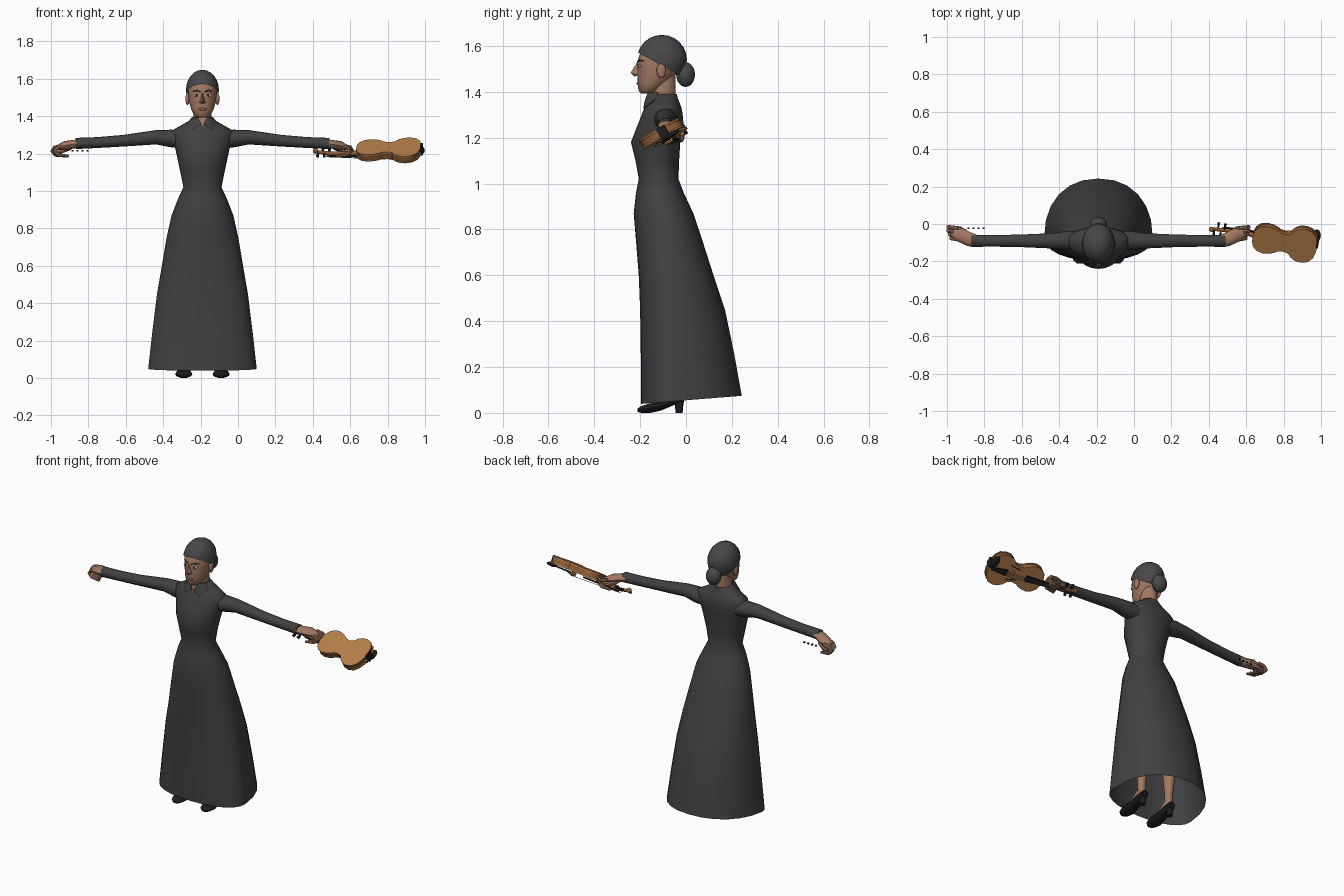
import bpy, bmesh
from math import sin, cos, pi, copysign, radians
from mathutils import Vector, Matrix

if "Cube" in bpy.data.objects:
    bpy.data.objects.remove(bpy.data.objects["Cube"])

CX = -0.19  # centre line of the figure


def material(name, rgb):
    m = bpy.data.materials.new(name)
    m.use_nodes = True
    m.diffuse_color = (*rgb, 1)
    m.node_tree.nodes["Principled BSDF"].inputs["Base Color"].default_value = (*rgb, 1)
    return m


DRESS = material("charcoal cloth", (0.052, 0.052, 0.052))
HAIR = material("dark grey hair", (0.065, 0.065, 0.065))
SKIN = material("skin", (0.36, 0.19, 0.12))
LIPS = material("lips", (0.25, 0.11, 0.075))
WHITE = material("eye white", (0.7, 0.68, 0.64))
BLACK = material("black", (0.012, 0.012, 0.013))
WOOD = material("orange wood", (0.47, 0.21, 0.07))
RIBS = material("brown wood", (0.27, 0.11, 0.035))
STEEL = material("string grey", (0.3, 0.3, 0.3))


def finish(name, bm, mat, matrix=None, angle=40):
    if matrix:
        bm.transform(matrix)
    bmesh.ops.recalc_face_normals(bm, faces=bm.faces)
    me = bpy.data.meshes.new(name)
    bm.to_mesh(me)
    bm.free()
    me.materials.append(mat)
    ob = bpy.data.objects.new(name, me)
    bpy.context.collection.objects.link(ob)
    bpy.ops.object.select_all(action='DESELECT')
    ob.select_set(True)
    bpy.context.view_layer.objects.active = ob
    bpy.ops.object.shade_smooth_by_angle(angle=radians(angle))
    return ob


def loft(name, rings, mat, caps=(True, True), matrix=None, angle=40):
    bm = bmesh.new()
    rows = [[bm.verts.new(p) for p in r] for r in rings]
    n = len(rows[0])
    for a, b in zip(rows, rows[1:]):
        for i in range(n):
            j = (i + 1) % n
            bm.faces.new((a[i], a[j], b[j], b[i]))
    for row, cap in ((rows[0], caps[0]), (rows[-1], caps[1])):
        if cap:
            bm.faces.new(row)
    return finish(name, bm, mat, matrix, angle)


def level(z, front, back, hw, yc, p=2.0, tilt=0.0, n=24, x=CX):
    """Horizontal section with its own front and back depth."""
    pts = []
    for i in range(n):
        t = 2 * pi * i / n
        c, s = (copysign(abs(f) ** (2 / p), f) for f in (cos(t), sin(t)))
        y = yc + s * ((back - yc) if s > 0 else (yc - front))
        pts.append((x + hw * c, y, z + tilt * y))
    return pts


def tube(name, pts, radii, mat, flat=1.0, n=10, matrix=None):
    """Round limb through points; flat scales it along y."""
    pts = [Vector(p) for p in pts]
    rings = []
    for i, p in enumerate(pts):
        d = (pts[min(i + 1, len(pts) - 1)] - pts[max(i - 1, 0)]).normalized()
        a = d.cross(Vector((0, 1, 0)))
        a = a.normalized() if a.length > 0.1 else Vector((1, 0, 0))
        b = d.cross(a)
        rings.append([p + radii[i] * (a * cos(2 * pi * k / n) + flat * b * sin(2 * pi * k / n))
                      for k in range(n)])
    return loft(name, rings, mat, matrix=matrix)


def hull(name, pts, mat, matrix=None):
    bm = bmesh.new()
    bmesh.ops.convex_hull(bm, input=[bm.verts.new(p) for p in pts])
    return finish(name, bm, mat, matrix, 25)


def box(name, lo, hi, mat, matrix=None):
    return hull(name, [(x, y, z) for x in (lo[0], hi[0]) for y in (lo[1], hi[1])
                       for z in (lo[2], hi[2])], mat, matrix)


def ball(name, c, r, mat, matrix=None, cut=None):
    bm = bmesh.new()
    bmesh.ops.create_uvsphere(bm, u_segments=20, v_segments=12, radius=1)
    bm.transform(Matrix.Translation(c) @ Matrix.Diagonal((*r, 1)))
    if cut:
        bmesh.ops.bisect_plane(bm, geom=bm.verts[:] + bm.edges[:] + bm.faces[:],
                               plane_co=cut[0], plane_no=cut[1], clear_inner=True)
    return finish(name, bm, mat, matrix, 60)


# Long dress, open at the hem
loft("dress", [
    level(0.055, -0.197, 0.243, 0.29, -0.07, 2.2, 0.08), level(0.25, -0.197, 0.21, 0.268, -0.07, 2.2, 0.04),
    level(0.45, -0.2, 0.17, 0.243, -0.07, 2.2), level(0.6, -0.206, 0.12, 0.217, -0.07, 2.2),
    level(0.75, -0.218, 0.072, 0.192, -0.08), level(0.87, -0.228, 0.032, 0.165, -0.09),
    level(0.96, -0.218, -0.01, 0.13, -0.11), level(1.02, -0.206, -0.033, 0.102, -0.12),
    level(1.1, -0.22, -0.03, 0.118, -0.12), level(1.18, -0.24, -0.025, 0.135, -0.11),
    level(1.24, -0.217, -0.017, 0.148, -0.1), level(1.29, -0.197, -0.013, 0.165, -0.09),
    level(1.322, -0.185, -0.018, 0.165, -0.09), level(1.348, -0.172, -0.026, 0.12, -0.09),
    level(1.37, -0.163, -0.035, 0.08, -0.09), level(1.39, -0.155, -0.04, 0.053, -0.095)],
    DRESS, caps=(False, True), angle=60)

# Head, neck and hair
loft("neck", [level(1.36, -0.15, -0.045, 0.05, -0.1), level(1.47, -0.15, -0.045, 0.047, -0.1)], SKIN)
loft("head", [
    level(1.392, -0.194, -0.14, 0.026, -0.165), level(1.405, -0.207, -0.115, 0.044, -0.16),
    level(1.437, -0.211, -0.08, 0.06, -0.14), level(1.475, -0.211, -0.045, 0.071, -0.12),
    level(1.51, -0.213, -0.03, 0.076, -0.11), level(1.55, -0.207, -0.015, 0.08, -0.105),
    level(1.6, -0.185, -0.025, 0.064, -0.105), level(1.63, -0.14, -0.07, 0.03, -0.105)], SKIN, angle=60)
ball("hair_cap", (CX, -0.105, 1.54), (0.088, 0.109, 0.108), HAIR,
     cut=((CX, -0.21, 1.572), (0, 0.55, 1)))
ball("hair_bun", (CX, -0.002, 1.475), (0.046, 0.041, 0.054), HAIR)
hull("nose", [(CX, -0.212, 1.53), (CX, -0.242, 1.482), (CX, -0.225, 1.466),
              (CX - 0.017, -0.207, 1.472), (CX + 0.017, -0.207, 1.472), (CX, -0.19, 1.49)], SKIN)
ball("lips", (CX, -0.207, 1.437), (0.022, 0.008, 0.008), LIPS)
hull("open_neckline", [(CX, -0.178, 1.345), (CX - 0.026, -0.158, 1.392),
                       (CX + 0.026, -0.158, 1.392), (CX, -0.15, 1.37)], SKIN)


def hand_and_arm(s, side):
    def at(*pts):
        return [(CX + s * x, y, z) for x, y, z in pts]
    # Sleeve, then palm with curled fingers
    tube(side + "_sleeve", at((0.1, -0.088, 1.275), (0.17, -0.088, 1.281), (0.25, -0.09, 1.287),
                              (0.42, -0.09, 1.269), (0.56, -0.09, 1.259), (0.677, -0.09, 1.254)),
         (0.046, 0.047, 0.038, 0.031, 0.029, 0.03), DRESS, 1.1, 14)
    tube(side + "_palm", at((0.66, -0.09, 1.254), (0.69, -0.082, 1.25), (0.735, -0.06, 1.243),
                            (0.775, -0.05, 1.232)), (0.022, 0.023, 0.024, 0.014), SKIN, 1.6, 12)
    for k in range(4):
        y, reach = -0.082 + 0.02 * k, 0.008 * min(k, 2)
        tube(f"{side}_finger_{k + 1}",
             at((0.75, y, 1.24), (0.775 + reach, y + 0.004, 1.232), (0.787 + reach, y + 0.006, 1.213),
                (0.77 + reach, y + 0.004, 1.193), (0.715 + reach, y, 1.186)),
             (0.011, 0.011, 0.011, 0.01, 0.007), SKIN, n=8)
    tube(side + "_thumb", at((0.69, -0.07, 1.245), (0.715, -0.04, 1.23), (0.75, -0.022, 1.213),
                             (0.775, -0.022, 1.205)), (0.014, 0.014, 0.011, 0.007), SKIN, n=8)


for s, side in ((-1, "right"), (1, "left")):
    hand_and_arm(s, side)
    # Face details and collar
    ball(side + "_ear", (CX + s * 0.08, -0.108, 1.492), (0.011, 0.02, 0.033), SKIN)
    ball(side + "_eye", (CX + s * 0.032, -0.2, 1.512), (0.014, 0.006, 0.007), WHITE)
    ball(side + "_iris", (CX + s * 0.031, -0.203, 1.512), (0.006, 0.005, 0.006), BLACK)
    tube(side + "_eyebrow", [(CX + s * 0.012, -0.211, 1.531), (CX + s * 0.033, -0.202, 1.538),
                             (CX + s * 0.053, -0.183, 1.533)], (0.003, 0.004, 0.002), HAIR, n=6)
    hull(side + "_collar_flap", [(CX + s * x, y - d, z) for d in (0, 0.006) for x, y, z in (
        (0.004, -0.175, 1.357), (0.026, -0.161, 1.396), (0.054, -0.12, 1.396),
        (0.085, -0.135, 1.362), (0.052, -0.18, 1.328))], DRESS)
    # Leg and heeled shoe
    fx = CX + s * 0.1
    tube(side + "_leg", [(fx, -0.04, 0.05), (fx, -0.04, 0.14), (fx, -0.035, 0.32), (fx, -0.045, 0.48),
                         (fx, -0.06, 0.8)], (0.024, 0.024, 0.042, 0.042, 0.06), SKIN)
    tube(side + "_instep", [(fx, -0.15, 0.035), (fx, -0.09, 0.055), (fx, -0.04, 0.09)],
         (0.018, 0.025, 0.026), SKIN)
    rows = ((-0.212, 0.005, 0.018, 0.014), (-0.195, 0, 0.03, 0.034), (-0.155, 0, 0.042, 0.046),
            (-0.11, 0.01, 0.05, 0.038), (-0.055, 0.033, 0.068, 0.031), (-0.008, 0.045, 0.085, 0.022))
    loft(side + "_shoe", [[(fx + hw * cos(k * pi / 6), y, (a + b) / 2 + (b - a) / 2 * sin(k * pi / 6))
                           for k in range(12)] for y, a, b, hw in rows], BLACK)
    tube(side + "_shoe_heel", [(fx, -0.03, 0.06), (fx, -0.03, 0)], (0.022, 0.016), BLACK)

# Small remains of the bow beside the right hand
for k in range(4):
    x = -0.89 + 0.027 * k
    box(f"bow_piece_{k + 1}", (x, -0.028, 1.212), (x + 0.01, -0.02, 1.22), BLACK)

# Violin frame: u runs from neck to base, v across, w out of the back plate
U = Vector((0.988, -0.156, 0)).normalized()
W = Vector((0, -0.5, 0.87))
W = (W - U * W.dot(U)).normalized()
V = W.cross(U)
VIOLIN = Matrix.Translation((0.805, -0.092, 1.217)) @ Matrix((U, V, W)).transposed().to_4x4()

half = [(-0.172, 0.022), (-0.162, 0.052), (-0.14, 0.074), (-0.105, 0.084), (-0.07, 0.079), (-0.045, 0.069),
        (-0.03, 0.058), (0, 0.053), (0.028, 0.06), (0.045, 0.082), (0.07, 0.098), (0.105, 0.103),
        (0.14, 0.093), (0.164, 0.065), (0.175, 0.025)]
outline = half + [(u, -v) for u, v in reversed(half)]
for name, lo, hi, scale, mat in (("violin_ribs", -0.015, 0.015, 0.96, RIBS),
                                 ("violin_back_plate", 0.013, 0.021, 1, WOOD),
                                 ("violin_belly", -0.021, -0.013, 1, WOOD)):
    loft(name, [[(u * scale, v * scale, w) for u, v in outline] for w in (lo, hi)],
         mat, matrix=VIOLIN, angle=35)

tube("violin_neck", [(-0.15, 0, -0.01), (-0.2, 0, -0.019), (-0.33, 0, -0.018), (-0.39, 0, -0.008)],
     (0.016, 0.012, 0.011, 0.009), RIBS, matrix=VIOLIN)
ball("violin_scroll", (-0.395, 0, -0.004), (0.015, 0.013, 0.015), RIBS, VIOLIN)
hull("violin_fingerboard", [(u, s * hw, w) for u, hw in ((-0.32, 0.011), (-0.06, 0.019))
                            for s in (-1, 1) for w in (-0.028, -0.036)], BLACK, VIOLIN)
box("violin_bridge", (0.024, -0.02, -0.048), (0.03, 0.02, -0.02), WOOD, VIOLIN)
hull("violin_tailpiece", [(u, s * hw, w) for u, hw in ((0.065, 0.02), (0.165, 0.009))
                          for s in (-1, 1) for w in (-0.03, -0.038)], BLACK, VIOLIN)
ball("violin_chin_rest", (0.163, 0.045, -0.03), (0.024, 0.04, 0.012), BLACK, VIOLIN)
box("violin_chin_clamp", (0.17, 0.0, -0.03), (0.182, 0.04, 0.022), BLACK, VIOLIN)
for k in range(4):
    v, s = (k - 1.5) * 0.006, 1 if k % 2 else -1
    tube(f"violin_string_{k + 1}", [(-0.34, v * 0.7, -0.036), (0.027, v * 1.5, -0.05), (0.07, v * 1.5, -0.037)],
         (0.0012,) * 3, STEEL, n=5, matrix=VIOLIN)
    u = -0.38 + 0.018 * k
    hull(f"violin_peg_{k + 1}", [(u + a, s * v2, -0.014 + b) for v2, r in ((0, 0.003), (0.028, 0.003), (0.04, 0.007))
                                 for a in (-r, r) for b in (-r, r)], BLACK, VIOLIN)
for s in (-1, 1):
    hull("violin_sound_hole", [(u, s * v, w) for u, v in ((-0.02, 0.03), (-0.015, 0.036), (0.05, 0.05), (0.055, 0.044))
                               for w in (-0.0225, -0.02)], BLACK, VIOLIN)
